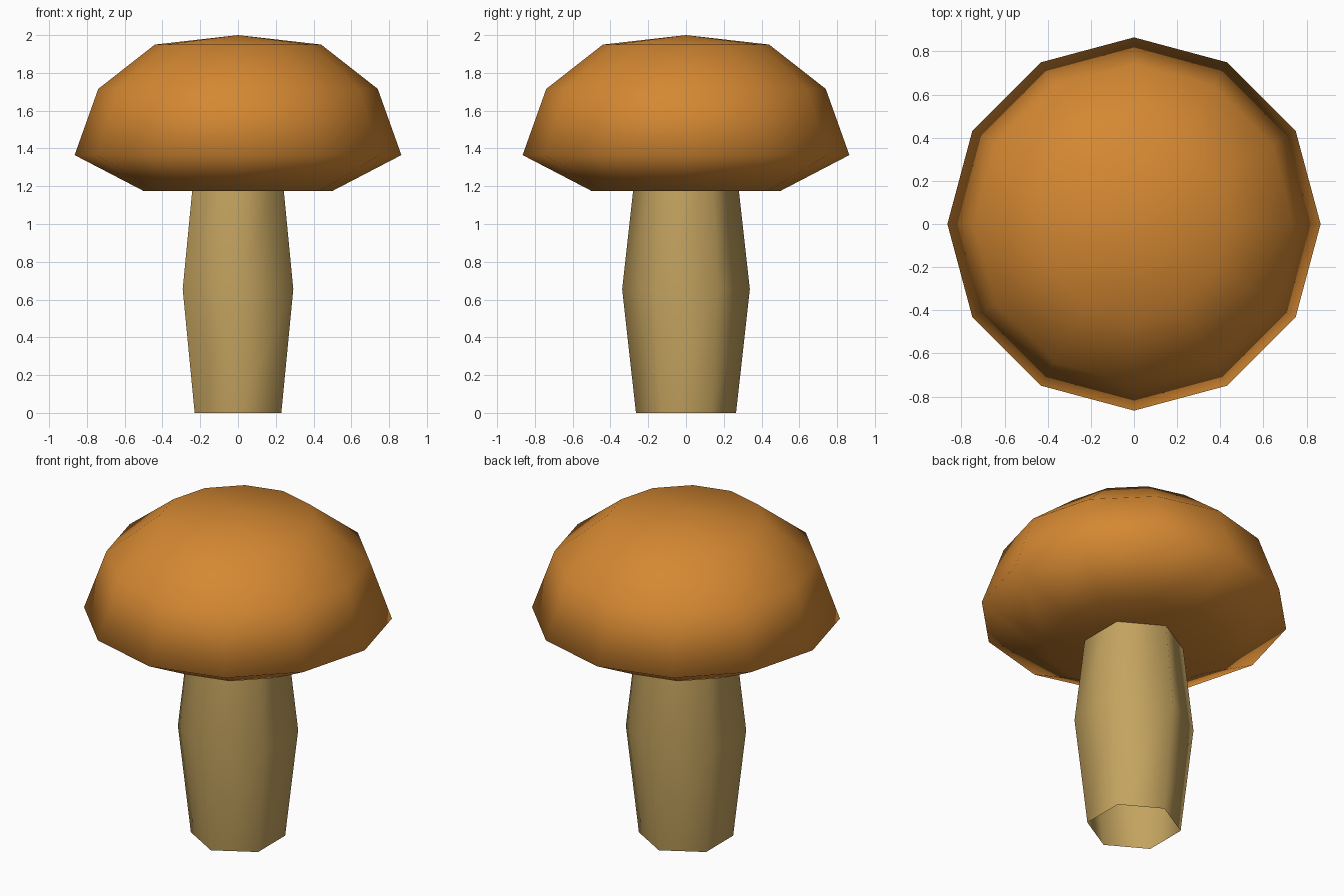
import bpy, bmesh, math

if "Cube" in bpy.data.objects:
    bpy.data.objects.remove(bpy.data.objects["Cube"])


def material(name, color):
    m = bpy.data.materials.new(name)
    m.diffuse_color = (*color, 1.0)
    m.use_nodes = True
    m.node_tree.nodes["Principled BSDF"].inputs["Base Color"].default_value = m.diffuse_color
    return m


def lathe(name, profile, sides, mat, turn=0.0):
    """Revolve (radius, height) points around z; radius 0 makes a pole."""
    bm = bmesh.new()
    rings = []
    for r, z in profile:
        count = 1 if r == 0 else sides
        rings.append([bm.verts.new((r * math.cos(turn + math.tau * i / sides),
                                    r * math.sin(turn + math.tau * i / sides), z))
                      for i in range(count)])
    for a, b in zip(rings, rings[1:]):
        for i in range(sides):
            j = (i + 1) % sides
            quad = [a[i % len(a)], a[j % len(a)], b[j % len(b)], b[i % len(b)]]
            bm.faces.new(list(dict.fromkeys(quad)))
    for f in bm.faces:
        f.smooth = True
    mesh = bpy.data.meshes.new(name)
    bm.to_mesh(mesh)
    bm.free()
    mesh.materials.append(mat)
    ob = bpy.data.objects.new(name, mesh)
    bpy.context.collection.objects.link(ob)
    return ob


cap_orange = material("cap_orange", (0.66, 0.246, 0.032))
stem_tan = material("stem_tan", (0.55, 0.366, 0.114))

# Stem: open six-sided tube, bulging in the middle, running into the cap
lathe("stem", [(0.265, 0), (0.338, 0.655), (0.265, 1.31)], 6, stem_tan, math.pi / 2)

# Cap: twelve-sided smooth dome with a flat underside (bottom to top)
lathe("cap", [(0, 1.175), (0.5, 1.175), (0.865, 1.365), (0.74, 1.715),
              (0.44, 1.95), (0, 2.0)], 12, cap_orange)
